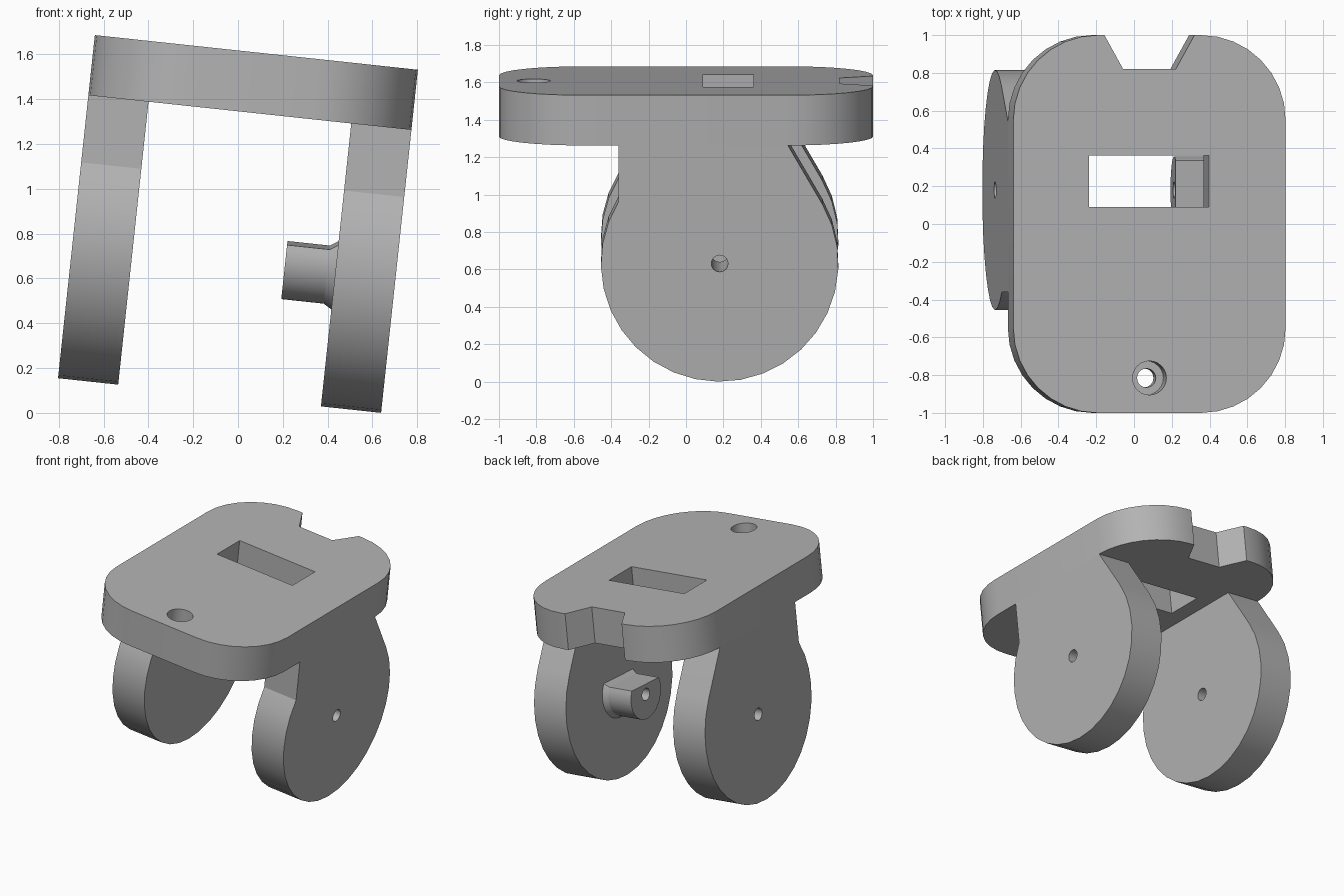
import bpy, bmesh
from math import sin, cos, asin, pi, radians
from mathutils import Matrix, Vector

if "Cube" in bpy.data.objects:
    bpy.data.objects.remove(bpy.data.objects["Cube"], do_unlink=True)

# Local frame: x across the plate, z = 0 on its top face; the whole bracket leans sideways
LEAN = Matrix.Translation((-0.639, 0, 1.686)) @ Matrix.Rotation(radians(6.12), 4, 'Y')
WIDTH, THICK = 1.45, 0.27
AXLE_Y, AXLE_Z, DISC = 0.18, -0.905, 0.635

grey = bpy.data.materials.new("grey plastic")
grey.use_nodes = True
tone = (0.45, 0.45, 0.45, 1)
grey.diffuse_color = tone
grey.node_tree.nodes["Principled BSDF"].inputs["Base Color"].default_value = tone


def arc(cx, cy, r, a0, a1, n):
    return [(cx + r * cos(a0 + (a1 - a0) * i / n), cy + r * sin(a0 + (a1 - a0) * i / n))
            for i in range(n + 1)]


def circle(cx, cy, r, n):
    return arc(cx, cy, r, 0, 2 * pi, n)[:-1]


def flat_at(z, pts):
    return [Vector((x, y, z)) for x, y in pts]


def side_at(x, pts):
    return [Vector((x, y, z)) for y, z in pts]


def loft(name, *rings):
    """Closed solid through matching rings of points."""
    bm = bmesh.new()
    loops = [[bm.verts.new(p) for p in ring] for ring in rings]
    n = len(loops[0])
    for a, b in zip(loops, loops[1:]):
        for i in range(n):
            bm.faces.new((a[i], a[(i + 1) % n], b[(i + 1) % n], b[i]))
    bm.faces.new(loops[0])
    bm.faces.new(loops[-1])
    bmesh.ops.recalc_face_normals(bm, faces=bm.faces)
    mesh = bpy.data.meshes.new(name)
    bm.to_mesh(mesh)
    bm.free()
    mesh.materials.append(grey)
    ob = bpy.data.objects.new(name, mesh)
    bpy.context.collection.objects.link(ob)
    return ob


def cut(ob, *cutters):
    """Subtract the cutters and keep the plain mesh."""
    for c in cutters:
        c.hide_render = True
        mod = ob.modifiers.new("cut", 'BOOLEAN')
        mod.operation, mod.solver, mod.object = 'DIFFERENCE', 'EXACT', c
    bpy.context.view_layer.update()
    result = bpy.data.meshes.new_from_object(ob.evaluated_get(bpy.context.evaluated_depsgraph_get()))
    ob.modifiers.clear()
    ob.data = result


# Top plate with rounded corners
R = 0.45
outline = []
for k, (cx, cy) in enumerate([(WIDTH - R, 1 - R), (R, 1 - R), (R, R - 1), (WIDTH - R, R - 1)]):
    outline += arc(cx, cy, R, k * pi / 2, (k + 1) * pi / 2, 8)
plate = loft("top_plate", flat_at(-THICK, outline), flat_at(0, outline))

# Plate cut-outs: window, flared back notch, counterbored screw hole
MID = WIDTH / 2
window = [(0.402, 0.09), (1.041, 0.09), (1.041, 0.362), (0.402, 0.362)]
notch = [(MID - 0.14, 0.82), (MID + 0.14, 0.82), (MID + 0.295, 1.1), (MID - 0.295, 1.1)]
cutters = [loft("cutter", flat_at(-0.5, p), flat_at(0.2, p))
           for p in (window, notch, circle(MID, -0.815, 0.05, 20))]
bore = circle(MID, -0.815, 0.09, 24)
cutters.append(loft("cutter", flat_at(-0.15, bore), flat_at(0.2, bore)))
cut(plate, *cutters)

# Two disc legs with a straight front neck and a tangent back neck
leg_shape = arc(AXLE_Y, AXLE_Z, DISC, radians(30.2), radians(-211.7), 22)
leg_shape += [(-0.36, -THICK), (AXLE_Y + 0.365, -THICK)]
pin = circle(AXLE_Y, AXLE_Z, 0.045, 16)
axle = loft("cutter", side_at(-0.2, pin), side_at(WIDTH + 0.2, pin))
cutters.append(axle)
parts = [plate]
for name, x in (("right_leg", 0), ("left_leg", WIDTH - THICK)):
    leg = loft(name, side_at(x, leg_shape), side_at(x + THICK, leg_shape))
    cut(leg, axle)
    parts.append(leg)


# Flat-topped boss with a flared collar, on the inside of the left leg
def boss_ring(x, r, high, low):
    return side_at(x, arc(AXLE_Y, AXLE_Z, r, asin(high / r), -pi - asin(low / r), 24))


INNER = WIDTH - THICK
boss = loft("axle_boss", boss_ring(0.953, 0.178, 0.083, 0.065),
            boss_ring(INNER - 0.036, 0.178, 0.083, 0.065),
            boss_ring(INNER, 0.2, 0.107, 0.088))
cut(boss, axle)
parts.append(boss)

for c in cutters:
    bpy.data.objects.remove(c, do_unlink=True)

# Lean the bracket and smooth the curved sides
bpy.ops.object.select_all(action='DESELECT')
for ob in parts:
    ob.data.transform(LEAN)
    ob.select_set(True)
bpy.context.view_layer.objects.active = plate
bpy.ops.object.shade_smooth_by_angle(angle=radians(25))
